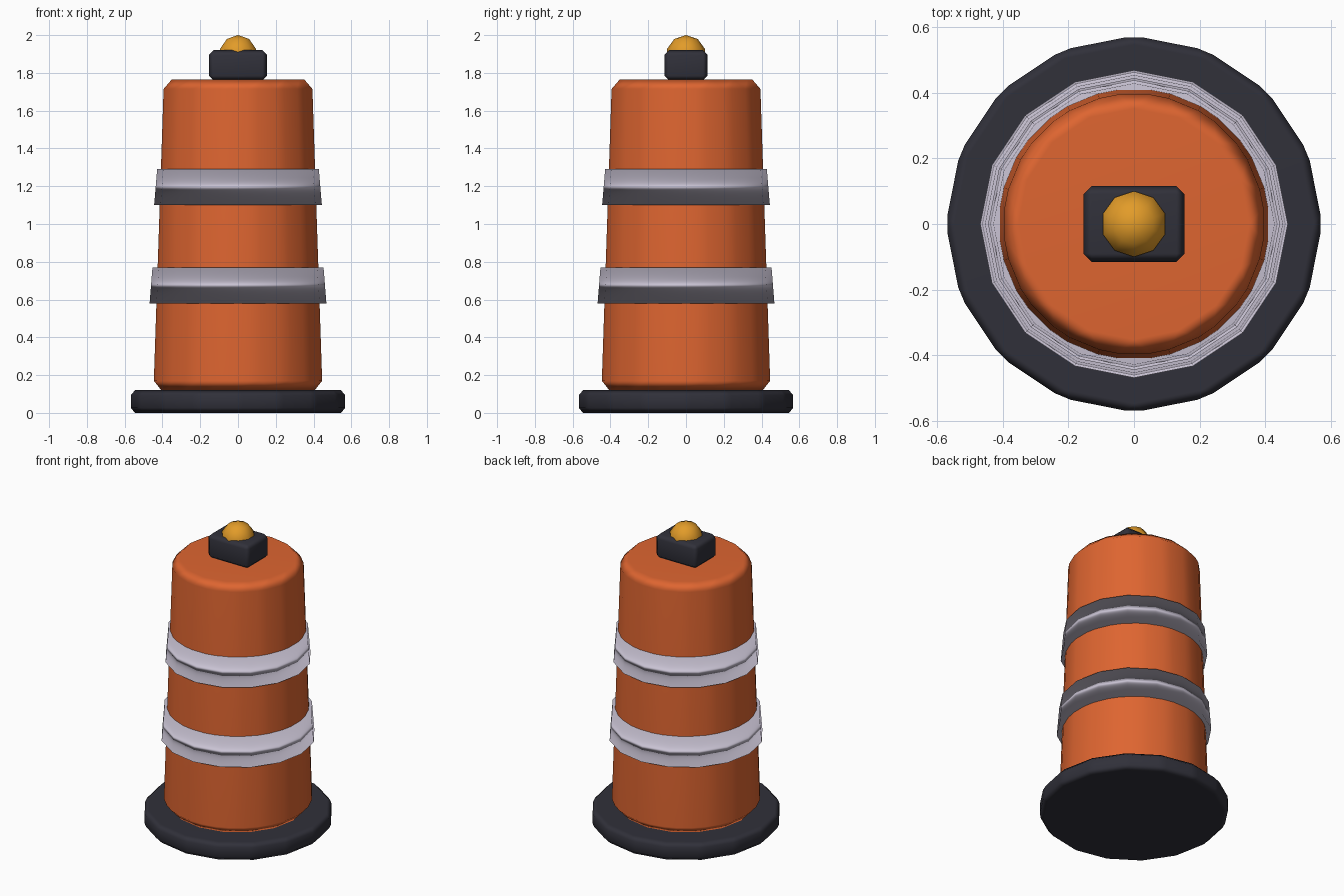
import bpy, bmesh
from mathutils import Matrix, Vector

cube = bpy.data.objects.get("Cube")
if cube:
    bpy.data.objects.remove(cube, do_unlink=True)


def make_material(name, rgb):
    mat = bpy.data.materials.new(name)
    mat.use_nodes = True
    mat.diffuse_color = (*rgb, 1)
    mat.node_tree.nodes["Principled BSDF"].inputs["Base Color"].default_value = (*rgb, 1)
    return mat


ORANGE = make_material("safety orange", (0.73, 0.13, 0.03))
RUBBER = make_material("dark rubber", (0.03, 0.03, 0.042))
SILVER = make_material("reflective silver", (0.58, 0.54, 0.65))
AMBER = make_material("amber lens", (0.76, 0.33, 0.022))


def finish(name, bm, mat, bevel=0.0):
    """Turn a bmesh into a smooth object with chamfered edges."""
    mesh = bpy.data.meshes.new(name)
    bm.to_mesh(mesh)
    bm.free()
    mesh.materials.append(mat)
    mesh.shade_smooth()
    obj = bpy.data.objects.new(name, mesh)
    bpy.context.collection.objects.link(obj)
    if bevel:
        mod = obj.modifiers.new("Chamfer", "BEVEL")
        mod.width = bevel
        mod.segments = 1
        mod.limit_method = "NONE"
    if mat != AMBER:
        obj.modifiers.new("Weighted normals", "WEIGHTED_NORMAL")
    return obj


def frustum(name, mat, z0, z1, r0, r1, bevel=0.0):
    """Sixteen-sided tapered drum between two heights."""
    bm = bmesh.new()
    bmesh.ops.create_cone(bm, cap_ends=True, segments=16, radius1=r0, radius2=r1,
                          depth=z1 - z0, matrix=Matrix.Translation((0, 0, (z0 + z1) / 2)))
    return finish(name, bm, mat, bevel)


# Rubber foot and tapered barrel
frustum("base_ring", RUBBER, 0, 0.12, 0.573, 0.573, 0.027)
frustum("barrel", ORANGE, 0.12, 1.765, 0.457, 0.402, 0.05)

# Reflective bands
frustum("lower_band", SILVER, 0.58, 0.77, 0.468, 0.453)
frustum("upper_band", SILVER, 1.10, 1.29, 0.444, 0.428)

# Lamp housing
bm = bmesh.new()
bmesh.ops.create_cube(bm, size=1)
bmesh.ops.scale(bm, verts=bm.verts, vec=Vector((0.308, 0.23, 0.16)))
bmesh.ops.translate(bm, verts=bm.verts, vec=Vector((0, 0, 1.84)))
finish("lamp_housing", bm, RUBBER, 0.025)

# Lamp lens, half sunk into the housing
bm = bmesh.new()
bmesh.ops.create_uvsphere(bm, u_segments=10, v_segments=5, radius=0.105,
                          matrix=Matrix.Translation((0, 0, 1.895)))
finish("lamp_lens", bm, AMBER)
